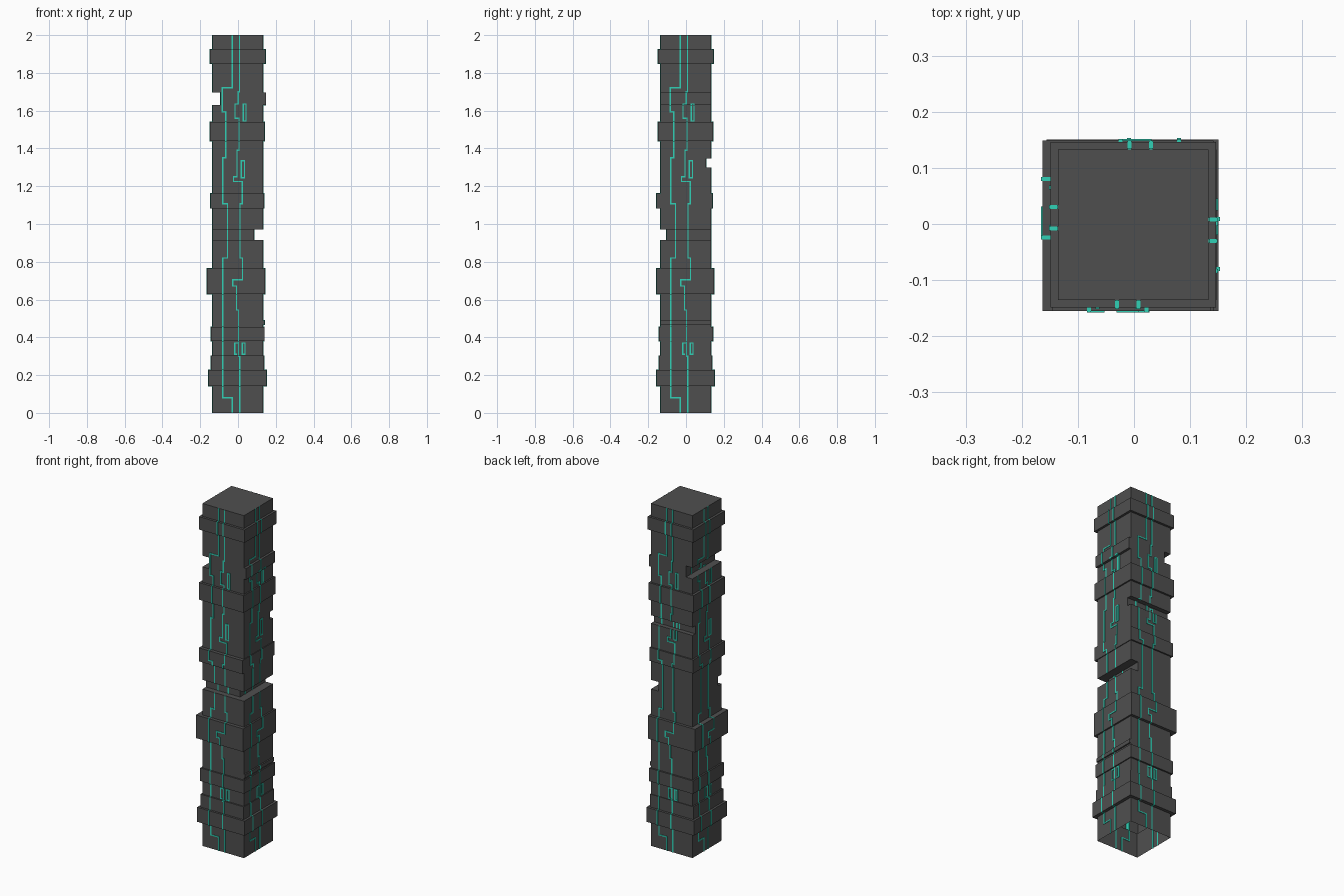
import bpy, bmesh, math
from mathutils import Matrix


def material(name, col):
    m = bpy.data.materials.new(name)
    m.diffuse_color = (*col, 1)
    return m


STONE = material("dark grey", (0.078, 0.078, 0.078))
TEAL = material("teal", (0.03, 0.64, 0.47))


def make_object(name, bm, mat):
    me = bpy.data.meshes.new(name)
    bm.to_mesh(me)
    bm.free()
    me.materials.append(mat)
    ob = bpy.data.objects.new(name, me)
    bpy.context.collection.objects.link(ob)
    return ob


# Layers that differ from the plain shaft: z0, z1, x-, x+, y-, y+
LO, HI = -0.135, 0.133
layers = [
    (0.143, 0.228, -0.156, 0.151, -0.155, 0.151),
    (0.228, 0.303, -0.143, 0.137, -0.143, 0.137),
    (0.380, 0.456, -0.144, 0.139, -0.143, 0.142),
    (0.468, 0.490, LO, 0.141, LO, HI),
    (0.630, 0.765, -0.163, 0.142, -0.155, 0.149),
    (0.916, 0.970, LO, 0.085, -0.103, HI),
    (1.083, 1.162, -0.145, 0.137, -0.155, 0.141),
    (1.300, 1.347, LO, HI, LO, 0.107),
    (1.440, 1.540, -0.149, 0.141, -0.149, 0.144),
    (1.630, 1.695, -0.093, 0.147, LO, HI),
    (1.850, 1.925, -0.149, 0.146, -0.149, 0.146),
]
zones, z = [], 0.0
for l in layers:
    if l[0] > z:
        zones.append((z, l[0], LO, HI, LO, HI))
    zones.append(l)
    z = l[1]
zones.append((z, 2.0, LO, HI, LO, HI))

# Column shell: lofted square rings, closed on top and open underneath
bm = bmesh.new()
rings = []
for z0, z1, xa, xb, ya, yb in zones:
    for zz in (z0, z1):
        rings.append([bm.verts.new((x, y, zz)) for x, y in
                      ((xa, ya), (xb, ya), (xb, yb), (xa, yb))])
for a, b in zip(rings, rings[1:]):
    for i in range(4):
        j = (i + 1) % 4
        f = bm.faces.new((a[i], a[j], b[j], b[i]))
        if f.calc_area() < 1e-7:
            bm.faces.remove(f)
bm.faces.new(rings[-1])
bmesh.ops.remove_doubles(bm, verts=bm.verts, dist=1e-5)
make_object("column", bm, STONE)

# Circuit traces, drawn once in (across, height) for one face
W = 0.0035  # half width
traces = [
    [(-.03, 2), (-.03, 1.722), (-.084, 1.722), (-.084, 1.595), (-.065, 1.595),
     (-.065, 1.35), (-.08, 1.35), (-.08, 1.107), (-.056, 1.107), (-.056, .82),
     (-.08, .82), (-.08, .08), (-.03, .08), (-.03, 0)],
    [(.008, 2), (.008, 1.7), (.001, 1.7), (.001, 1.635), (-.016, 1.635),
     (-.016, 1.56), (.005, 1.56), (.005, 1.39), (-.005, 1.39), (-.005, 1.25),
     (-.024, 1.25), (-.024, 1.225), (.022, 1.225), (.022, 1.107),
     (.011, 1.107), (.011, .82), (.024, .82), (.024, .705), (-.028, .705),
     (-.028, .672), (-.008, .672), (-.008, .545), (.003, .545), (.003, .3),
     (.009, .3), (.009, 0)],
    [(.028, 1.635), (.042, 1.635), (.042, 1.545), (.028, 1.545), (.028, 1.635)],
    [(.017, 1.335), (.034, 1.335), (.034, 1.245), (.017, 1.245), (.017, 1.335)],
    [(.022, .37), (.037, .37), (.037, .31), (.022, .31), (.022, .37)],
    [(.003, .37), (-.018, .37), (-.018, .31), (-.008, .31)],
]


def box(bm, u0, u1, d0, d1, z0, z1):
    m = (Matrix.Translation(((u0 + u1) / 2, -(d0 + d1) / 2, (z0 + z1) / 2))
         @ Matrix.Diagonal((u1 - u0, d1 - d0, z1 - z0, 1)))
    bmesh.ops.create_cube(bm, size=1, matrix=m)


# The same traces on all four faces, following each layer's surface
for k, name in enumerate(("front", "right", "back", "left")):
    bm = bmesh.new()
    for path in traces:
        for (ua, za), (ub, zb) in zip(path, path[1:]):
            lo, hi = max(0, min(za, zb) - W), min(2, max(za, zb) + W)
            for zn in zones:
                c0, c1 = max(lo, zn[0]), min(hi, zn[1])
                if c1 - c0 < 1e-4:
                    continue
                s = (-zn[4], zn[3], zn[5], -zn[2])[k]
                base = (-LO, HI, HI, -LO)[k]
                if s > base:  # wrap over the ledges of raised bands
                    c0 -= 0.002 * (c0 == zn[0])
                    c1 += 0.002 * (c1 == zn[1])
                box(bm, min(ua, ub) - W, max(ua, ub) + W,
                    min(s, base) - 0.002, s + 0.0025, c0, c1)
    bm.transform(Matrix.Rotation(k * math.pi / 2, 4, 'Z'))
    make_object(name + "_traces", bm, TEAL)
